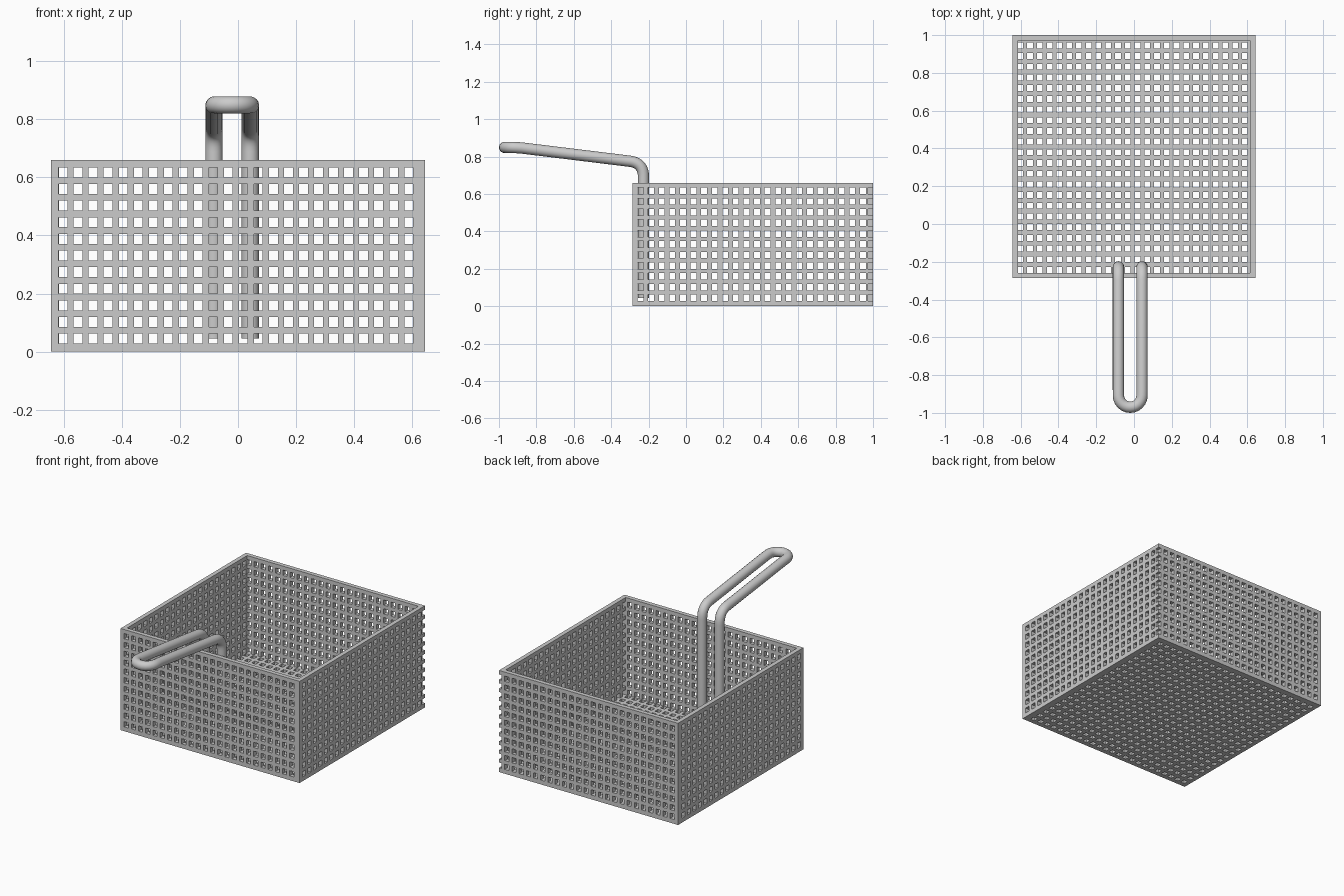
import bpy, bmesh, math
from mathutils import Vector

if "Cube" in bpy.data.objects:
    bpy.data.objects.remove(bpy.data.objects["Cube"])

X0, X1, Y0, Y1, H, T = -0.643, 0.643, -0.287, 1.0, 0.66, 0.028


def holes(first, pitch, count, size):
    return [(first + i * pitch - size / 2, first + i * pitch + size / 2) for i in range(count)]


XH = holes(-0.602, 0.0517, 24, 0.030)
XH_BACK = holes(-0.602, 0.0517, 25, 0.030)   # last column breaks the corner edge
YH = holes(-0.243, 0.0566, 22, 0.031)
ZH = holes(0.045, 0.0572, 11, 0.034)


def breaks(lo, hi, spans):
    """Grid lines clipped to lo..hi plus the cell indices that are open."""
    cuts = sorted({lo, hi} | {c for s in spans for c in s if lo < c < hi})
    opened = {i for i in range(len(cuts) - 1)
              if any(s[0] < (cuts[i] + cuts[i + 1]) / 2 < s[1] for s in spans)}
    return cuts, opened


def panel(name, urange, uspans, vrange, vspans, place, push):
    """Perforated sheet: grid with open cells, extruded along push."""
    us, uo = breaks(*urange, uspans)
    vs, vo = breaks(*vrange, vspans)
    bm = bmesh.new()
    grid = [[bm.verts.new(place(u, v)) for v in vs] for u in us]
    for i in range(len(us) - 1):
        for j in range(len(vs) - 1):
            if not (i in uo and j in vo):
                bm.faces.new((grid[i][j], grid[i + 1][j], grid[i + 1][j + 1], grid[i][j + 1]))
    bmesh.ops.delete(bm, geom=[v for v in bm.verts if not v.link_faces], context='VERTS')
    ext = bmesh.ops.extrude_face_region(bm, geom=bm.faces[:], use_keep_orig=True)
    bmesh.ops.translate(bm, vec=Vector(push) * T,
                        verts=[g for g in ext['geom'] if isinstance(g, bmesh.types.BMVert)])
    bmesh.ops.recalc_face_normals(bm, faces=bm.faces[:])
    me = bpy.data.meshes.new(name)
    bm.to_mesh(me)
    bm.free()
    ob = bpy.data.objects.new(name, me)
    bpy.context.collection.objects.link(ob)


# Basket walls and floor
inner_x, inner_y = (X0 + T, X1 - T), (Y0 + T, Y1 - T)
panel("front_wall", (X0, X1), XH, (0, H), ZH, lambda u, v: (u, Y0, v), (0, 1, 0))
panel("back_wall", (X0, X1), XH_BACK, (0, H), ZH, lambda u, v: (u, Y1, v), (0, -1, 0))
panel("left_wall", inner_y, YH, (0, H), ZH, lambda u, v: (X0, u, v), (1, 0, 0))
panel("right_wall", inner_y, YH, (0, H), ZH, lambda u, v: (X1, u, v), (-1, 0, 0))
panel("floor", inner_x, XH, inner_y, YH, lambda u, v: (u, v, 0), (0, 0, 1))

# Handle: two posts, bends, sloping grips and a rounded end
CX, R, TUBE = -0.02, 0.0625, 0.03
a, c, b = Vector((-0.227, 0.69)), Vector((-0.227, 0.766)), Vector((-0.30, 0.775))
side = [Vector((-0.227, 0.045))]
side += [a.lerp(c, t / 8).lerp(c.lerp(b, t / 8), t / 8) for t in range(9)]
side += [Vector((-0.88, 0.846)), Vector((-0.9075, 0.848))]
path = [(CX - R, p.x, p.y) for p in side]
path += [(CX - R * math.cos(math.pi * i / 12), -0.9075 - R * math.sin(math.pi * i / 12), 0.849)
         for i in range(1, 12)]
path += [(CX + R, p.x, p.y) for p in reversed(side)]

cu = bpy.data.curves.new("handle", 'CURVE')
cu.dimensions = '3D'
cu.bevel_depth = TUBE
cu.bevel_resolution = 6
cu.use_fill_caps = True
sp = cu.splines.new('POLY')
sp.points.add(len(path) - 1)
for pt, co in zip(sp.points, path):
    pt.co = (*co, 1)
handle = bpy.data.objects.new("handle", cu)
bpy.context.collection.objects.link(handle)
bpy.context.view_layer.objects.active = handle
handle.select_set(True)
bpy.ops.object.convert(target='MESH')
bpy.ops.object.shade_smooth_by_angle(angle=math.radians(40))
